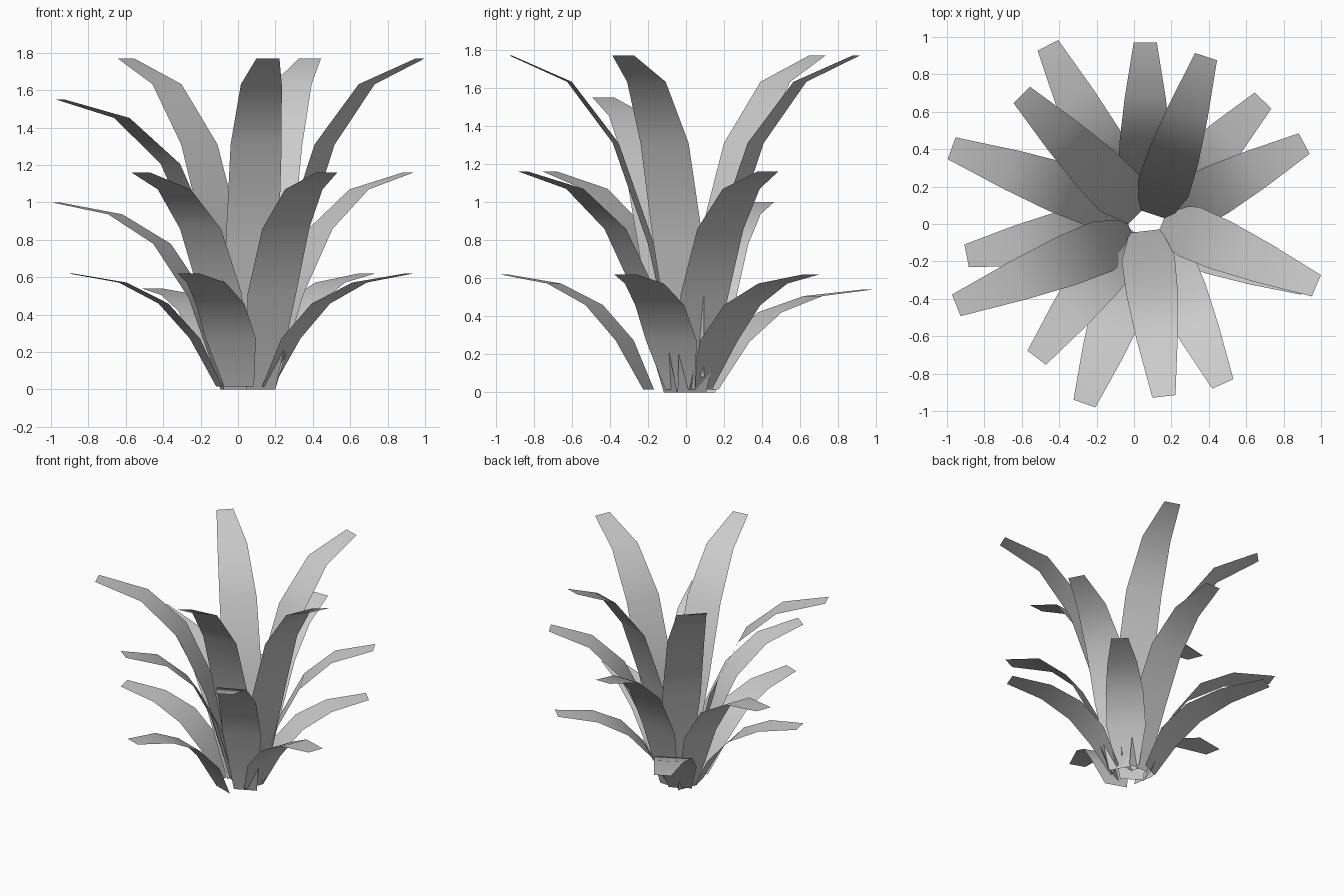
import bpy
from math import cos, sin, radians

if "Cube" in bpy.data.objects:
    bpy.data.objects.remove(bpy.data.objects["Cube"])

RISE = (0.0, 0.44, 0.74, 0.922, 1.0)        # height along a leaf, as share of tip height
REACH = (0.0, 0.165, 0.375, 0.65, 1.0)      # outward travel from root to tip
WIDTH = (0.17, 0.285, 0.275, 0.22, 0.124)   # blade width along a leaf


def leaf(name, span, root_z, full_height, tip, heading):
    """Flat arching strip ending at tip (x, y, z), pointing along heading."""
    tx, ty, tz = tip
    dx, dy = cos(radians(heading)), sin(radians(heading))
    droop = 0.0
    if tz < full_height:                    # drooping leaves bow further out
        droop, span = 0.2, span * 1.14
    verts = []
    for rise, reach, width in zip(RISE, REACH, WIDTH):
        back = span * (1 - reach)
        z = max(root_z, (rise + droop * rise * (1 - rise)) * tz)
        for side in (-0.5, 0.5):
            verts.append((tx - dx * back - dy * width * side,
                          ty - dy * back + dx * width * side, z))
    faces = [(2 * i, 2 * i + 2, 2 * i + 3, 2 * i + 1) for i in range(len(RISE) - 1)]
    mesh = bpy.data.meshes.new(name)
    mesh.from_pydata(verts, [], faces)
    mesh.shade_smooth()
    bpy.context.collection.objects.link(bpy.data.objects.new(name, mesh))


# Three tiers of five leaves (tip, heading); one leaf per tier droops
tiers = {
    "upper_leaf": (0.89, 0.08, 1.77, [
        ((0.385, 0.895, 1.77), 72), ((-0.60, 0.69, 1.77), 135),
        ((-0.95, -0.435, 1.55), 202), ((0.16, -0.922, 1.77), 276.5),
        ((0.975, -0.33, 1.77), 337)]),
    "middle_leaf": (0.85, 0.0, 1.16, [
        ((0.06, 0.97, 1.16), 90), ((0.91, 0.43, 1.16), 28),
        ((-0.975, 0.405, 1.0), 160), ((-0.52, -0.715, 1.16), 233),
        ((0.475, -0.855, 1.16), 294.5)]),
    "lower_leaf": (0.81, 0.015, 0.62, [
        ((0.69, 0.66, 0.62), 46), ((-0.46, 0.955, 0.54), 117),
        ((-0.895, -0.17, 0.62), 191), ((-0.265, -0.96, 0.62), 250.5),
        ((0.915, -0.32, 0.62), 339)]),
}
for name, (span, root_z, height, leaves) in tiers.items():
    for i, (tip, heading) in enumerate(leaves):
        leaf(f"{name}_{i + 1}", span, root_z, height, tip, heading)
